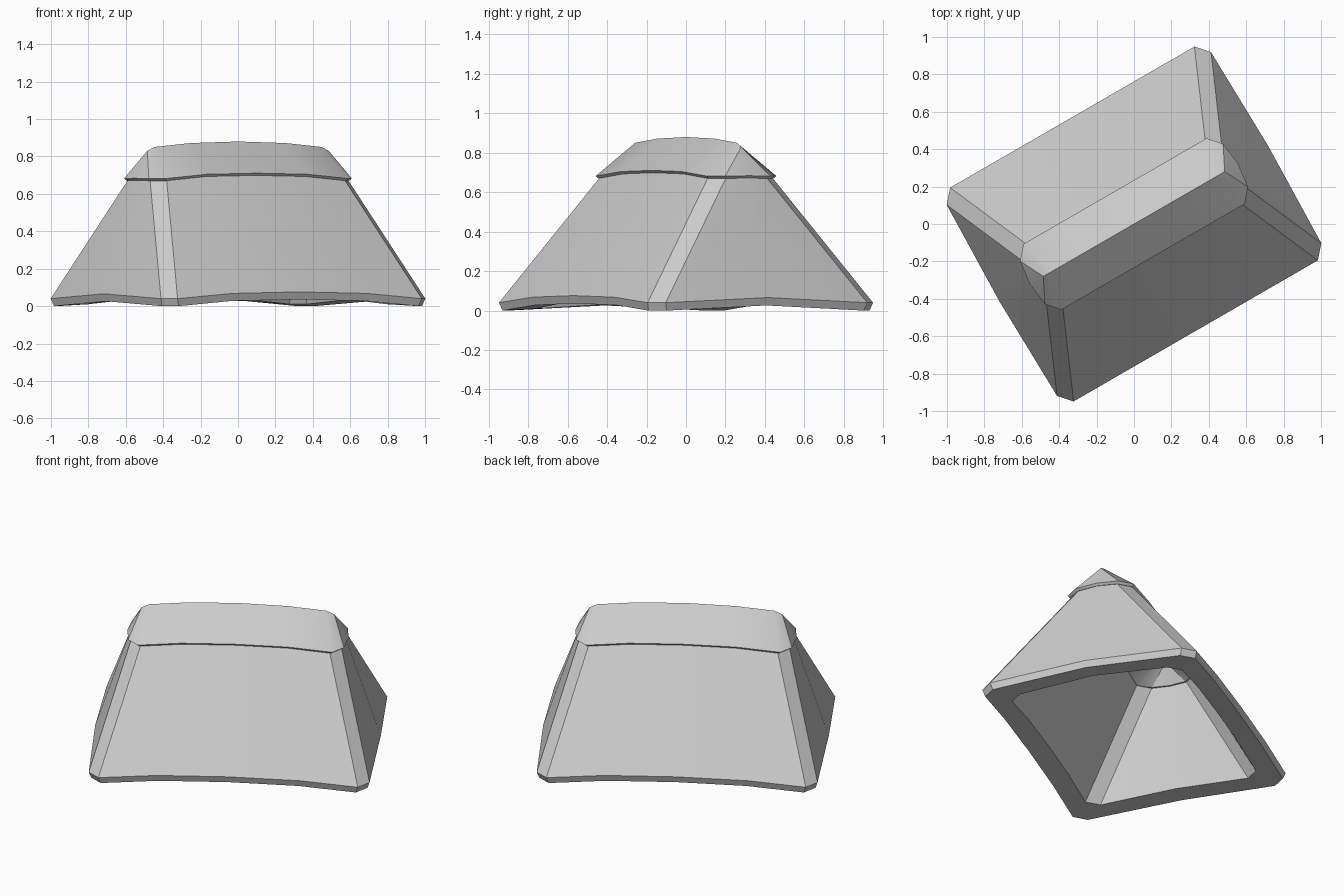
import bpy, bmesh, math

if "Cube" in bpy.data.objects:
    bpy.data.objects.remove(bpy.data.objects["Cube"])

TURN = math.radians(30)


def ring(hu, hv, z, quarter, mid, short, bulge, cu=0.062, cv=0.07):
    """Chamfered rectangle: sides lift between corners, short sides bow out."""
    a, b = hu - cu, hv - cv
    half = [(-a, -hv, z), (-a * .55, -hv, z + quarter), (0, -hv, z + mid),
            (a * .55, -hv, z + quarter), (a, -hv, z),
            (hu, -b, z), (hu + bulge, 0, z + short), (hu, b, z)]
    return half + [(-x, -y, h) for x, y, h in half]


def ridge(dz=0.0, s=1.0):
    """Ridge line laid out as a flattened ring."""
    prof = [(-.515, .851), (-.29, .872), (0, .88), (.29, .872), (.515, .851)] + [(.56, .83)] * 3
    half = [(u * s, 0, z - dz) for u, z in prof]
    return half + [(-x, y, z) for x, y, z in half]


def loft(name, rings, closed=False):
    """Skin consecutive rings into one shell, turned to the model's heading."""
    bm = bmesh.new()
    rows = [[bm.verts.new(p) for p in r] for r in rings]
    pairs = list(zip(rows, rows[1:]))
    if closed:
        pairs.append((rows[-1], rows[0]))
    for lo, hi in pairs:
        n = len(lo)
        for i in range(n):
            j = (i + 1) % n
            bm.faces.new((lo[i], lo[j], hi[j], hi[i]))
    bmesh.ops.remove_doubles(bm, verts=bm.verts, dist=1e-4)
    bmesh.ops.dissolve_degenerate(bm, edges=bm.edges, dist=1e-4)
    bmesh.ops.recalc_face_normals(bm, faces=bm.faces)
    me = bpy.data.meshes.new(name)
    bm.to_mesh(me)
    bm.free()
    ob = bpy.data.objects.new(name, me)
    bpy.context.collection.objects.link(ob)
    ob.rotation_euler.z = TURN
    bpy.ops.object.select_all(action='DESELECT')
    ob.select_set(True)
    bpy.context.view_layer.objects.active = ob
    bpy.ops.object.shade_smooth_by_angle(angle=math.radians(30))
    return ob


low = (.028, .036, .026, .014)    # lift and bow of the lower eave
top = (.023, .029, .002, .016)    # lift and bow of the upper eave

# Lower roof: hollow skirt with a thick eave rim
loft("lower_roof", [
    ring(.682, .525, 0.01, *low),
    ring(.803, .647, 0.0, *low),
    ring(.816, .66, .04, *low),
    ring(.612, .19, .672, *top),
    ring(.593, .177, .672, *top),
], closed=True)

# Upper roof: overhanging cap with a curved ridge, hollow underneath
loft("upper_roof", [
    ridge(dz=.035, s=.95),
    ring(.588, .172, .675, *top),
    ring(.616, .192, .67, *top),
    ring(.627, .203, .682, *top),
    ridge(),
])
